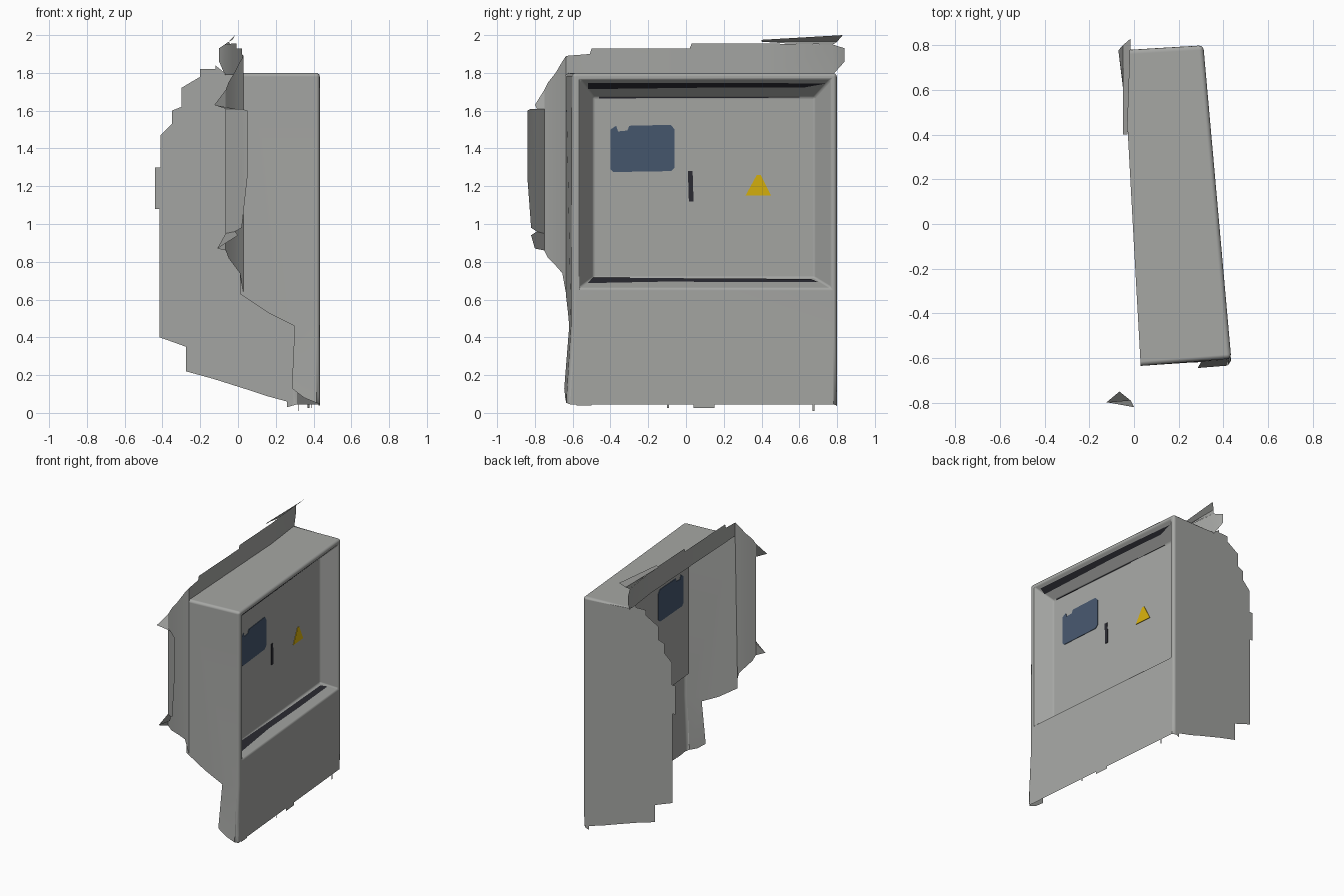
import bpy, bmesh, math
from mathutils import Vector

if "Cube" in bpy.data.objects:
    bpy.data.objects.remove(bpy.data.objects["Cube"])


def mat(name, rgb):
    m = bpy.data.materials.new(name)
    m.diffuse_color = (*rgb, 1)
    m.use_nodes = True
    m.node_tree.nodes["Principled BSDF"].inputs["Base Color"].default_value = m.diffuse_color
    return m


GREY = mat("cabinet grey", (0.38, 0.386, 0.372))
BLUE = mat("sign blue", (0.062, 0.096, 0.155))
BLACK = mat("gap black", (0.024, 0.024, 0.032))
YELLOW = mat("warning yellow", (0.68, 0.44, 0.004))
DEPTH = 0.11   # depth of the recessed door


def door(y, z, d=0.0):          # point on the slanted front sheet, d inwards
    return (0.435 - 0.089 * (y + 0.6) - d, y, z)


def near(x, z):                 # point on the near end wall, lower part bulges out
    bulge = 0.03 * max(0, min(1, (0.5 - z) / 0.25))
    return (x, -0.635 + 0.08 * (x - 0.03) - bulge, z)


def far(x, z):                  # point on the far end wall
    return (x, 0.781 + 0.06 * x, z)


def make(name, faces, material, weights=None, smooth=False):
    """Weld polygons into one open sheet; weights = {(face i, face j): bevel weight}."""
    bm = bmesh.new()
    seen, owner = {}, {}
    for i, f in enumerate(faces):
        vs = []
        for p in f:
            k = tuple(round(c, 4) for c in p)
            if k not in seen:
                seen[k] = bm.verts.new(p)
            vs.append(seen[k])
        owner[bm.faces.new(vs)] = i
    bmesh.ops.recalc_face_normals(bm, faces=bm.faces)
    if weights:
        lay = bm.edges.layers.float.new("bevel_weight_edge")
        for e in bm.edges:
            if len(e.link_faces) == 2:
                pair = tuple(sorted(owner[f] for f in e.link_faces))
                e[lay] = weights.get(pair, 0)
    for f in bm.faces:
        f.smooth = smooth
    me = bpy.data.meshes.new(name)
    bm.to_mesh(me)
    bm.free()
    me.materials.append(material)
    ob = bpy.data.objects.new(name, me)
    bpy.context.collection.objects.link(ob)
    if weights:
        b = ob.modifiers.new("round_edges", 'BEVEL')
        b.limit_method = 'WEIGHT'
        b.width = 0.02
        b.segments = 3
        b.use_clamp_overlap = False
        b.harden_normals = True
    return ob


def loft(name, cols):           # sheet from columns of (x, y, z low, z high)
    make(name, [[(a[0], a[1], a[2]), (b[0], b[1], b[2]),
                 (b[0], b[1], b[3]), (a[0], a[1], a[3])]
                for a, b in zip(cols, cols[1:])], GREY, smooth=True)


def plate(name, outline, material):   # thin plate through the recessed panel
    f = [door(y, z, DEPTH - 0.004) for y, z in outline]
    r = [door(y, z, DEPTH + 0.004) for y, z in outline]
    n = len(f)
    sides = [[f[i], f[(i + 1) % n], r[(i + 1) % n], r[i]] for i in range(n)]
    make(name, [f, r[::-1]] + sides, material)


# --- cabinet shell: top, end walls, front frame and recess ---
TOP = 1.8
corner_near, corner_far = near(0.435, TOP), far(0.31, TOP)
c_mid, c_low = near(0.435, 0.46), near(0.435, 0.045)
far_low = far(0.31, 0.045)
rear_line = [(0.03, -0.635, TOP), (0.0, -0.1, TOP), (-0.03, 0.45, TOP), far(-0.07, TOP)]

o = [door(-0.565, 0.66), door(0.77, 0.66), door(0.77, 1.768), door(-0.565, 1.768)]
i = [door(-0.49, 0.715, DEPTH), door(0.68, 0.715, DEPTH),
     door(0.68, 1.67, DEPTH), door(-0.49, 1.67, DEPTH)]

far_outline = [(-0.07, TOP), (-0.12, 1.84), (-0.12, 1.82), (-0.2, 1.82), (-0.2, 1.78),
               (-0.3, 1.72), (-0.3, 1.62), (-0.35, 1.6), (-0.35, 1.53), (-0.41, 1.47),
               (-0.41, 1.3), (-0.44, 1.3), (-0.44, 1.08), (-0.415, 1.08), (-0.415, 0.4),
               (-0.33, 0.37), (-0.275, 0.35), (-0.275, 0.22), (-0.13, 0.18), (0.06, 0.12),
               (0.15, 0.09), (0.26, 0.06), (0.26, 0.03)]

faces = [
    [corner_near, corner_far] + rear_line[::-1],                                  # 0 top
    [corner_near, rear_line[0], near(0.01, 0.63), near(0.16, 0.53),
     near(0.3, 0.46), c_mid],                                                     # 1 near wall
    [c_mid, near(0.3, 0.46), near(0.285, 0.13), near(0.35, 0.08), c_low],         # 2 near foot
    [corner_far] + [far(x, z) for x, z in far_outline] + [far_low],               # 3 far wall
    [c_low, far_low, o[1], o[0]],                                                 # 4 frame bottom
    [far_low, corner_far, o[2], o[1]],                                            # 5 frame far
    [corner_far, corner_near, o[3], o[2]],                                        # 6 frame top
    [corner_near, c_mid, c_low, o[0], o[3]],                                      # 7 frame near
] + [[o[k], o[(k + 1) % 4], i[(k + 1) % 4], i[k]] for k in range(4)] + [i]        # 8-11, 12

outer = {(0, 1): 1, (0, 3): 1, (0, 6): 1, (1, 7): 1, (2, 7): 1, (3, 5): 1}
rim = {(4, 8): .5, (5, 9): .5, (6, 10): .5, (7, 11): .5}
slopes = {(8, 9): .5, (9, 10): .5, (10, 11): .5, (8, 11): .5}
floor = {(k, 12): .5 for k in range(8, 12)}
make("cabinet_shell", faces, GREY, {**outer, **rim, **slopes, **floor}, smooth=True)

# small ragged tabs under the front sheet
for n, (a, b, low) in enumerate([(0.04, 0.15, 0.025), (-0.1, -0.09, 0.025), (0.67, 0.68, 0.01),
                                 (-0.58, -0.5, 0.04)]):
    make(f"bottom_tab_{n}", [[door(a, low), door(b, low), door(b, 0.05), door(a, 0.05)]], GREY)

# --- remains of the wall behind the cabinet ---
loft("wall_strip_above", [(0.03, -0.635, 1.79, 1.89), (0.02, -0.51, 1.79, 1.9),
                          (0.02, -0.5, 1.79, 1.93), (0.0, -0.1, 1.79, 1.93),
                          (-0.007, 0.02, 1.79, 1.93), (-0.008, 0.03, 1.79, 1.955),
                          (-0.03, 0.45, 1.79, 1.955), (-0.07, 0.777, 1.79, 1.95),
                          (-0.1, 0.84, 1.86, 1.93)])
loft("wall_strip_beside", [(0.03, -0.635, 0.63, 1.89), (0.01, -0.655, 0.74, 1.86),
                           (-0.02, -0.69, 0.78, 1.80), (-0.05, -0.73, 0.82, 1.75),
                           (-0.065, -0.75, 0.86, 1.71)])
loft("outer_wall_panel", [(-0.065, -0.75, 0.95, 1.61), (-0.015, -0.79, 0.96, 1.61),
                          (0.02, -0.82, 0.98, 1.61), (0.05, -0.84, 1.25, 1.6)])
make("upper_wall_flare", [[(-.065, -.75, 1.71), (-.125, -.8, 1.63),
                           (-.015, -.79, 1.61), (-.065, -.75, 1.61)]], GREY)
make("lower_wall_flare", [[(-.065, -.75, .86), (-.11, -.8, .87),
                           (0, -.82, .94), (-.015, -.79, .96), (-.065, -.75, .95)]], GREY)
make("top_corner_flap", [[(-.05, .4, 1.965), (-.03, .4, 1.975), (-.015, .83, 2.0), (-.05, .8, 1.965)],
                         [(-.05, .4, 1.965), (-.05, .8, 1.965), (-.07, .777, 1.95), (-.04, .55, 1.955)]],
     GREY)

# --- painted details on the recessed panel ---
plate("blue_sign", [(-0.4, 1.29), (-0.385, 1.275), (-0.08, 1.28), (-0.06, 1.3), (-0.06, 1.5),
                    (-0.08, 1.525), (-0.3, 1.52), (-0.31, 1.495), (-0.36, 1.49),
                    (-0.37, 1.52), (-0.4, 1.5)], BLUE)
plate("warning_triangle", [(0.315, 1.15), (0.45, 1.15), (0.395, 1.26), (0.375, 1.26)], YELLOW)
plate("handle_slot", [(0.015, 1.12), (0.04, 1.12), (0.035, 1.28), (0.01, 1.28)], BLACK)
plate("upper_gap_line", [(-0.46, 1.665), (0.6, 1.669), (0.6, 1.675), (-0.46, 1.672)], BLACK)


# --- dark gaps on the recess floor and ceiling ---
def gap(name, z0, z1, lift, pts):   # pts: (y, share of the slope from rim to panel)
    make(name, [[door(y, z0 + (z1 - z0) * s + lift, DEPTH * s) for y, s in pts]], BLACK)


gap("ceiling_gap", 1.768, 1.67, -0.005,
    [(-0.52, 0.16), (0.3, 0.16), (0.74, 0.2), (0.62, 0.42), (0.1, 0.42), (-0.52, 0.5)])
gap("ledge_gap", 0.66, 0.715, 0.005,
    [(-0.52, 0.4), (-0.1, 0.55), (0.3, 0.5), (0.7, 0.5), (0.66, 0.8), (0.1, 0.85), (-0.49, 0.95)])
